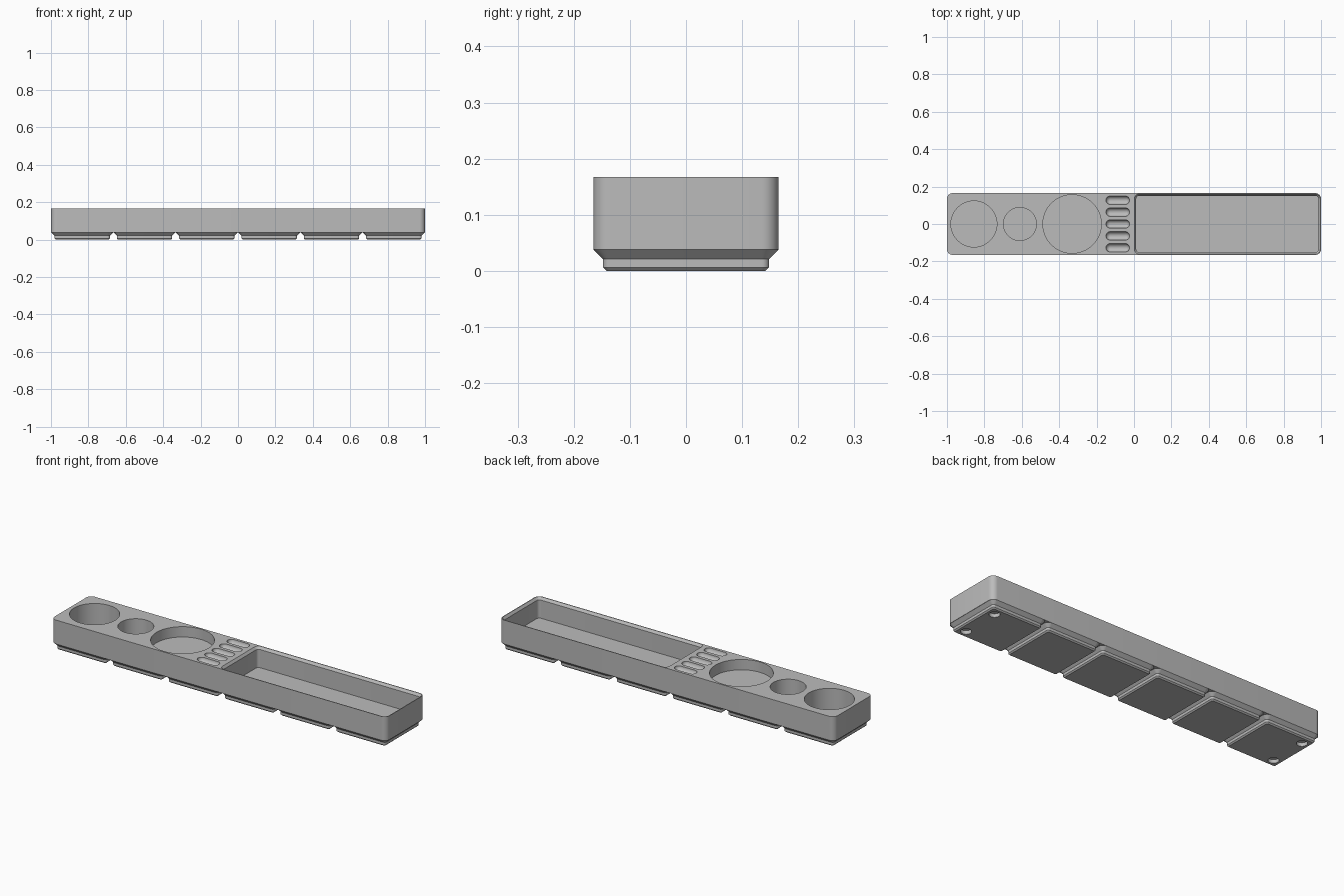
import bpy, bmesh, math

if "Cube" in bpy.data.objects:
    bpy.data.objects.remove(bpy.data.objects["Cube"], do_unlink=True)

PITCH = 1 / 3          # spacing of the feet
HALF = 0.165           # half depth of the tray
FOOT_TOP = 0.038
TOP = 0.167

grey = bpy.data.materials.new("plain_grey")
grey.use_nodes = True
grey.diffuse_color = (0.5, 0.5, 0.5, 1)
grey.node_tree.nodes["Principled BSDF"].inputs["Base Color"].default_value = (0.5, 0.5, 0.5, 1)


def loft(bm, cx, cy, rings, seg=8):
    """Closed solid through rounded rectangles (half_x, half_y, radius, z), bottom to top."""
    loops = []
    for hx, hy, r, z in rings:
        loop = []
        for q, (sx, sy) in enumerate(((1, 1), (-1, 1), (-1, -1), (1, -1))):
            for i in range(seg + 1):
                a = (q + i / seg) * math.pi / 2
                loop.append(bm.verts.new((cx + sx * (hx - r) + r * math.cos(a),
                                          cy + sy * (hy - r) + r * math.sin(a), z)))
        loops.append(loop)
    n = len(loops[0])
    for low, high in zip(loops, loops[1:]):
        for i in range(n):
            j = (i + 1) % n
            bm.faces.new((low[i], low[j], high[j], high[i]))
    bm.faces.new(loops[0][::-1])
    bm.faces.new(loops[-1])


def finish(name, bm):
    bmesh.ops.remove_doubles(bm, verts=bm.verts, dist=1e-5)
    bmesh.ops.recalc_face_normals(bm, faces=bm.faces)
    mesh = bpy.data.meshes.new(name)
    bm.to_mesh(mesh)
    bm.free()
    mesh.materials.append(grey)
    obj = bpy.data.objects.new(name, mesh)
    bpy.context.collection.objects.link(obj)
    return obj


def select(obj):
    bpy.ops.object.select_all(action="DESELECT")
    obj.select_set(True)
    bpy.context.view_layer.objects.active = obj


def carve(obj, cutter):
    cutter.hide_render = True
    mod = obj.modifiers.new("carve", "BOOLEAN")
    mod.operation = "DIFFERENCE"
    mod.solver = "EXACT"
    mod.object = cutter
    select(obj)
    bpy.ops.object.modifier_apply(modifier=mod.name)
    bpy.data.objects.remove(cutter, do_unlink=True)


def shade(obj):
    select(obj)
    bpy.ops.object.shade_smooth_by_angle(angle=math.radians(30))


# Tray body
bm = bmesh.new()
loft(bm, 0, 0, [(1, HALF, 0.03, FOOT_TOP), (1, HALF, 0.03, TOP)])
body = finish("tray_body", bm)

# Pockets cut from the top
bm = bmesh.new()
ABOVE = TOP + 0.02
for x, r, depth in ((-0.856, 0.123, 0.12), (-0.61, 0.088, 0.12), (-0.331, 0.156, 0.056)):
    loft(bm, x, 0, [(r, r, r, TOP - depth), (r, r, r, ABOVE)], seg=20)

# Round-bottomed slots
SLOT_R = 0.0225
for k in range(-2, 3):
    rings = []
    for i in range(9):
        a = math.pi / 2 * (0.08 + 0.92 * i / 8)
        r = SLOT_R * math.sin(a)
        rings.append((0.063 - SLOT_R + r, r, r, TOP - SLOT_R * math.cos(a)))
    rings.append((0.063, SLOT_R, SLOT_R, ABOVE))
    loft(bm, -0.087, k * 0.0636, rings)

# Long compartment with a chamfered rim
cx, hx, hy = 0.499, 0.497, 0.161
loft(bm, cx, 0, [(hx - 0.01, hy - 0.01, 0.016, TOP - 0.111),
                 (hx - 0.01, hy - 0.01, 0.016, TOP - 0.013),
                 (hx, hy, 0.026, TOP),
                 (hx, hy, 0.026, ABOVE)])
carve(body, finish("pocket_cutter", bm))
shade(body)

# Stepped feet, with round holes at the outer corners of the end feet
for n in range(6):
    x = (n - 2.5) * PITCH
    bm = bmesh.new()
    loft(bm, x, 0, [(0.1415, 0.1415, 0.0064, 0),
                    (0.148, 0.148, 0.0127, 0.0064),
                    (0.148, 0.148, 0.0127, 0.0207),
                    (HALF, HALF, 0.03, FOOT_TOP)])
    foot = finish(f"foot_{n + 1}", bm)
    if n in (0, 5):
        bm = bmesh.new()
        side = 1 if n else -1
        for sy in (-1, 1):
            loft(bm, x + side * 0.1033, sy * 0.1033,
                 [(0.026, 0.026, 0.026, -0.02), (0.026, 0.026, 0.026, 0.019)], seg=10)
        carve(foot, finish("hole_cutter", bm))
    shade(foot)
